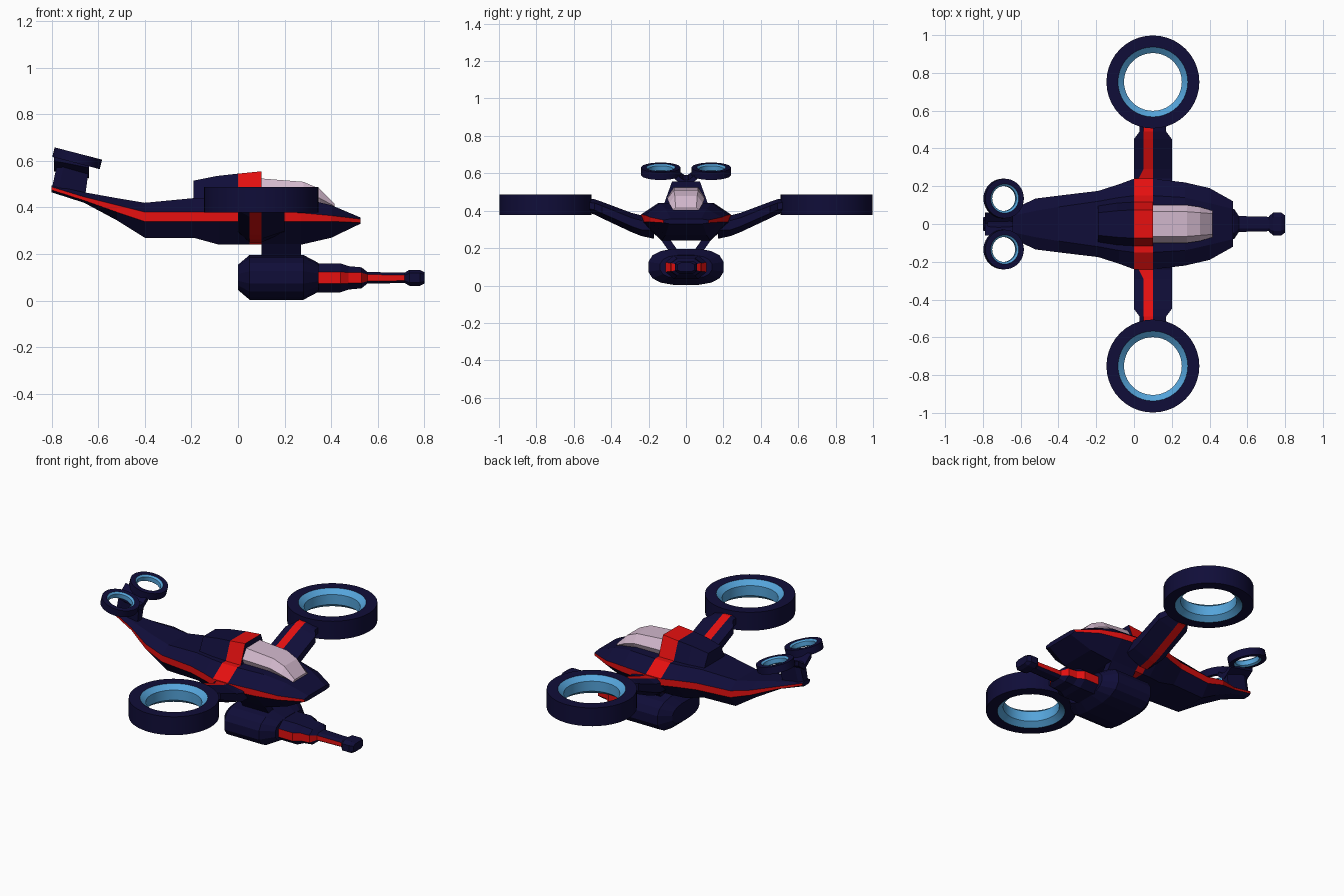
import bpy, bmesh, math
from mathutils import Matrix, Vector

if "Cube" in bpy.data.objects:
    bpy.data.objects.remove(bpy.data.objects["Cube"])


def material(name, rgb):
    m = bpy.data.materials.new(name)
    m.use_nodes = True
    m.diffuse_color = (*rgb, 1)
    m.node_tree.nodes["Principled BSDF"].inputs["Base Color"].default_value = (*rgb, 1)
    return m


NAVY, RED, BLUE, GLASS = range(4)
MATS = [material("navy", (0.005, 0.004, 0.04)), material("red", (0.78, 0.005, 0.005)),
        material("light_blue", (0.09, 0.37, 0.7)), material("pale_pink_glass", (0.66, 0.49, 0.62))]


def loft(name, sections, paint, wrap=False, matrix=Matrix(), smooth=False):
    """Skin equal-length closed sections; paint(side_index, centre) picks a colour."""
    bm = bmesh.new()
    rings = [[bm.verts.new(matrix @ Vector(p)) for p in s] for s in sections]
    n = len(rings[0])
    pairs = list(zip(rings, rings[1:]))
    if wrap:
        pairs.append((rings[-1], rings[0]))
    for a, b in pairs:
        for i in range(n):
            j = (i + 1) % n
            f = bm.faces.new((a[i], a[j], b[j], b[i]))
            f.material_index = paint(i, f.calc_center_median())
    if not wrap:
        for r in (rings[0], rings[-1]):
            f = bm.faces.new(r)
            f.material_index = paint(-1, f.calc_center_median())
    bmesh.ops.recalc_face_normals(bm, faces=bm.faces[:])
    me = bpy.data.meshes.new(name)
    bm.to_mesh(me)
    bm.free()
    for m in MATS:
        me.materials.append(m)
    ob = bpy.data.objects.new(name, me)
    bpy.context.collection.objects.link(ob)
    if smooth:
        bpy.ops.object.select_all(action="DESELECT")
        ob.select_set(True)
        bpy.context.view_layer.objects.active = ob
        bpy.ops.object.shade_smooth_by_angle(angle=math.radians(30))
    return ob


def mirrored(x, half):
    """Full section at x from a half profile of (y, z), listed bottom to top."""
    return [(x, y, z) for y, z in half] + [(x, -y, z) for y, z in reversed(half)]


def plain(colour):
    return lambda i, c: colour


# Hull: x, bottom z, stripe low, stripe high, top z, half widths of bottom, belt, top
hull = [(-.8, .465, .475, .488, .495, .02, .035, .02),
        (-.66, .42, .43, .445, .465, .04, .07, .04),
        (-.52, .345, .38, .41, .44, .07, .135, .07),
        (-.4, .27, .34, .38, .42, .1, .15, .09),
        (-.19, .27, .34, .38, .44, .11, .175, .12),
        (-.08, .24, .34, .38, .44, .12, .21, .14),
        (0, .24, .34, .38, .44, .13, .24, .15),
        (.05, .24, .34, .38, .44, .13, .24, .15),
        (.1, .24, .34, .38, .44, .13, .24, .15),
        (.27, .24, .34, .377, .44, .13, .22, .14),
        (.4, .27, .34, .365, .41, .11, .19, .11),
        (.525, .33, .335, .35, .357, .09, .12, .08)]


def paint_hull(i, c):
    if i in (1, 5):
        return RED
    band_start = 0 if c.z > .36 else .05
    return RED if i >= 0 and band_start < c.x < .1 else NAVY


loft("hull", [mirrored(x, [(wb, b), (w, lo), (w, hi), (wt, t)])
              for x, b, lo, hi, t, wb, w, wt in hull], paint_hull)

# Raised cabin with its red cross band
cabin = [(-.19, .515, .06, .1), (-.09, .535, .07, .115), (0, .545, .075, .12), (.1, .555, .075, .12)]
loft("cabin", [mirrored(x, [(wb, .43), (wt, z)]) for x, z, wt, wb in cabin],
     lambda i, c: RED if 0 < c.x < .09 and i >= 0 else NAVY)

# Windscreen: x, base z, middle z, top z, half widths of middle and top
screen = [(.09, .42, .47, .525, .1, .065), (.28, .42, .465, .51, .1, .065),
          (.35, .41, .44, .48, .09, .06), (.415, .395, .405, .415, .07, .055)]
loft("windscreen", [mirrored(x, [(wm - .02, b), (wm, m), (wt, t)])
                    for x, b, m, t, wm, wt in screen], plain(GLASS))


def ring(name, centre, radius, inner, hole, half, lip, tilt=0):
    profile = [(radius, -half), (radius, half), (inner, half),
               (hole, half - lip), (hole, lip - half), (inner, -half)]
    steps = 40
    sections = [[(r * math.cos(a), r * math.sin(a), z) for r, z in profile]
                for a in (2 * math.pi * k / steps for k in range(steps))]
    loft(name, sections, lambda i, c: BLUE if i in (2, 3, 4) else NAVY, wrap=True,
         matrix=Matrix.Translation(centre) @ Matrix.Rotation(tilt, 4, "Y"), smooth=True)


# Wing stations: y, rear x, stripe start x, front x, bottom z, top z
wing = [(.17, 0, 0, .2, .25, .40), (.24, 0, .025, .2, .265, .376), (.29, 0, .05, .2, .285, .388),
        (.45, 0, .05, .2, .36, .448), (.49, .03, .05, .17, .38, .462), (.525, .03, .05, .17, .39, .462)]

for side, s in (("left", 1), ("right", -1)):
    sections = []
    for y, rear, stripe, front, b, t in wing:
        h = t - b
        sections.append([(rear, s * y, b + .3 * h), (rear, s * y, t - .2 * h),
                         (stripe, s * y, t), (.1, s * y, t),
                         (front, s * y, t - .25 * h), (front, s * y, b + .3 * h),
                         (.1, s * y, b), (.05, s * y, b)])
    loft(side + "_wing", sections, lambda i, c: RED if i in (2, 6) else NAVY)
    ring(side + "_main_rotor_duct", (.1, s * .752, .433), .246, .185, .153, .055, .025)
    ring(side + "_tail_rotor_duct", (-.69, s * .135, .611), .105, .077, .066, .021, .008,
         math.radians(14.5))

    # Slanted strut from hull to pod
    loft(side + "_pod_strut", [[(x, s * (y + d), z) for x, d in
                                ((.1, -.025), (.27, -.025), (.27, .025), (.1, .025))]
                               for y, z in ((.05, .16), (.12, .26))], plain(NAVY))

    # Arm from tail fin out to the small duct
    loft(side + "_tail_arm", [[(-.79, s * y, z + .03), (-.64, s * y, z),
                               (-.64, s * y, z + .03), (-.79, s * y, z + .06)]
                              for y, z in ((0, .525), (.062, .57))], plain(NAVY))

# Tail fin
loft("tail_fin", [[(rear, -w, z), (rear + .03, -w - .012, z), (front, -w, z2),
                   (front, w, z2), (rear + .03, w + .012, z), (rear, w, z)]
                  for rear, front, z, z2, w in ((-.8, -.655, .475, .455, .02),
                                               (-.775, -.64, .59, .565, .025))], plain(NAVY))

# Underslung pod: rounded cross-section with chamfered ends
def oval(x, hy, hz, sides=16):
    points = []
    for k in range(sides):
        a = 2 * math.pi * (k + .5) / sides
        c, d = math.cos(a), math.sin(a)
        points.append((x, math.copysign(abs(c) ** .7, c) * hy,
                       .1 + math.copysign(abs(d) ** .8, d) * hz))
    return points


loft("weapon_pod", [oval(x, hy, hz) for x, hy, hz in
                    ((0, .13, .055), (.05, .204, .098), (.28, .204, .098), (.345, .14, .063))],
     plain(NAVY))

# Gun: x, half width, half height, half height of side stripe
gun = [(.33, .11, .062, .025), (.44, .11, .062, .025), (.475, .085, .05, .023),
       (.53, .08, .045, .022), (.555, .042, .025, .014), (.72, .038, .022, .012)]
muzzle = [(.715, .04, .022, .012), (.735, .06, .034, .02), (.78, .06, .034, .02), (.8, .045, .024, .015)]


def barrel(name, stations, side_colour):
    loft(name, [mirrored(x, [(w * .6, .098 - h), (w, .098 - e), (w, .098 + e), (w * .6, .098 + h)])
                for x, w, h, e in stations],
         lambda i, c: side_colour if i in (1, 5) else NAVY)


barrel("gun_barrel", gun, RED)
barrel("gun_muzzle", muzzle, NAVY)
